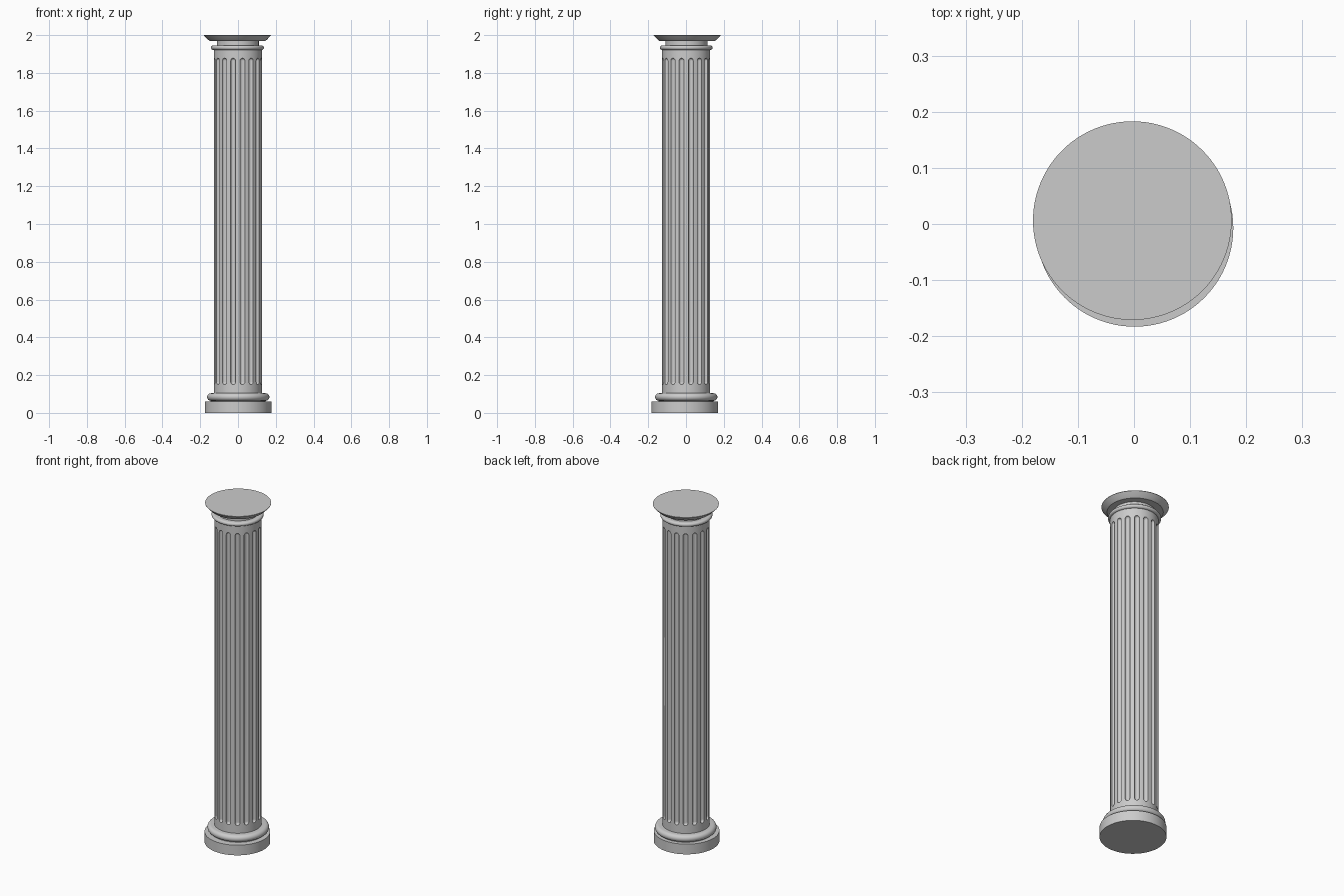
import bpy, bmesh, math
from mathutils import Matrix, Vector

cube = bpy.data.objects.get("Cube")
if cube:
    bpy.data.objects.remove(cube)

stone = bpy.data.materials.new("grey stone")
stone.use_nodes = True
stone.diffuse_color = (0.6, 0.6, 0.6, 1)
stone.node_tree.nodes["Principled BSDF"].inputs["Base Color"].default_value = (0.6, 0.6, 0.6, 1)

SEGMENTS = 96
FLUTES = 16
SHAFT_R = 0.127


def add_object(name, bm):
    mesh = bpy.data.meshes.new(name)
    bmesh.ops.recalc_face_normals(bm, faces=bm.faces)
    bm.to_mesh(mesh)
    bm.free()
    obj = bpy.data.objects.new(name, mesh)
    bpy.context.collection.objects.link(obj)
    mesh.materials.append(stone)
    return obj


def smooth(obj):
    bpy.ops.object.select_all(action="DESELECT")
    obj.select_set(True)
    bpy.context.view_layer.objects.active = obj
    bpy.ops.object.shade_smooth_by_angle(angle=math.radians(35))


def lathe(bm, profile, segments):
    """Closed solid of revolution from (radius, height) points, capped at both ends."""
    rings = []
    for r, z in profile:
        rings.append([bm.verts.new((r * math.cos(a), r * math.sin(a), z))
                      for a in (math.tau * i / segments for i in range(segments))])
    for low, high in zip(rings, rings[1:]):
        for i in range(segments):
            j = (i + 1) % segments
            bm.faces.new((low[i], low[j], high[j], high[i]))
    bm.faces.new(rings[0][::-1])
    bm.faces.new(rings[-1])
    return [v for ring in rings for v in ring]


def turned(name, profile, centre=(0, 0)):
    bm = bmesh.new()
    lathe(bm, profile, SEGMENTS)
    obj = add_object(name, bm)
    obj.location = (*centre, 0)
    smooth(obj)
    return obj


def roll(radius, z0, z1, steps=12):
    """Half-round moulding profile between two heights."""
    h = (z1 - z0) / 2
    return [(radius - h + h * math.cos(a), z0 + h + h * math.sin(a))
            for a in (math.pi * (i / steps - 0.5) for i in range(steps + 1))]


# Base: plinth disc and heavy rounded moulding
turned("plinth", [(0.176, 0), (0.176, 0.06)], (0.001, -0.007))
turned("base_moulding", [(0.148, 0.055)] + roll(0.165, 0.064, 0.104), (0.001, 0.001))

# Shaft, with round-ended flutes cut into it
shaft = turned("shaft", [(SHAFT_R, 0.09), (SHAFT_R, 1.925)], (-0.001, 0.001))
bm = bmesh.new()
flute_r = 0.0135
caps = [(flute_r * math.cos(t), flute_r * math.sin(t))
        for t in (math.radians(a) for a in (0, 20, 40, 60, 80))]
low, high = 0.15 + flute_r, 1.878 - flute_r
profile = [(r, low - z) for r, z in reversed(caps)] + [(r, high + z) for r, z in caps]
for i in range(FLUTES):
    a = math.tau * (i + 0.5) / FLUTES
    verts = lathe(bm, profile, 16)
    bmesh.ops.translate(bm, verts=verts, vec=(SHAFT_R * math.cos(a), SHAFT_R * math.sin(a), 0))
cutter = add_object("flute_cutter", bm)
cutter.location = shaft.location
cutter.hide_render = True
cutter.hide_set(True)
cut = shaft.modifiers.new("flutes", "BOOLEAN")
cut.operation = "DIFFERENCE"
cut.solver = "EXACT"
cut.object = cutter
bpy.context.view_layer.update()
bpy.context.view_layer.objects.active = shaft
bpy.ops.object.modifier_apply(modifier="flutes")
bpy.data.objects.remove(cutter)
smooth(shaft)

# Capital: thin rounded collar, neck and flared cap
turned("collar", roll(0.14, 1.922, 1.945), (-0.003, 0.001))
turned("neck", [(0.111, 1.94), (0.111, 1.972)], (-0.001, 0.002))
turned("capital", [(0.148, 1.97), (0.156, 1.976), (0.177, 1.998), (0.177, 2.0)], (-0.003, 0.006))
